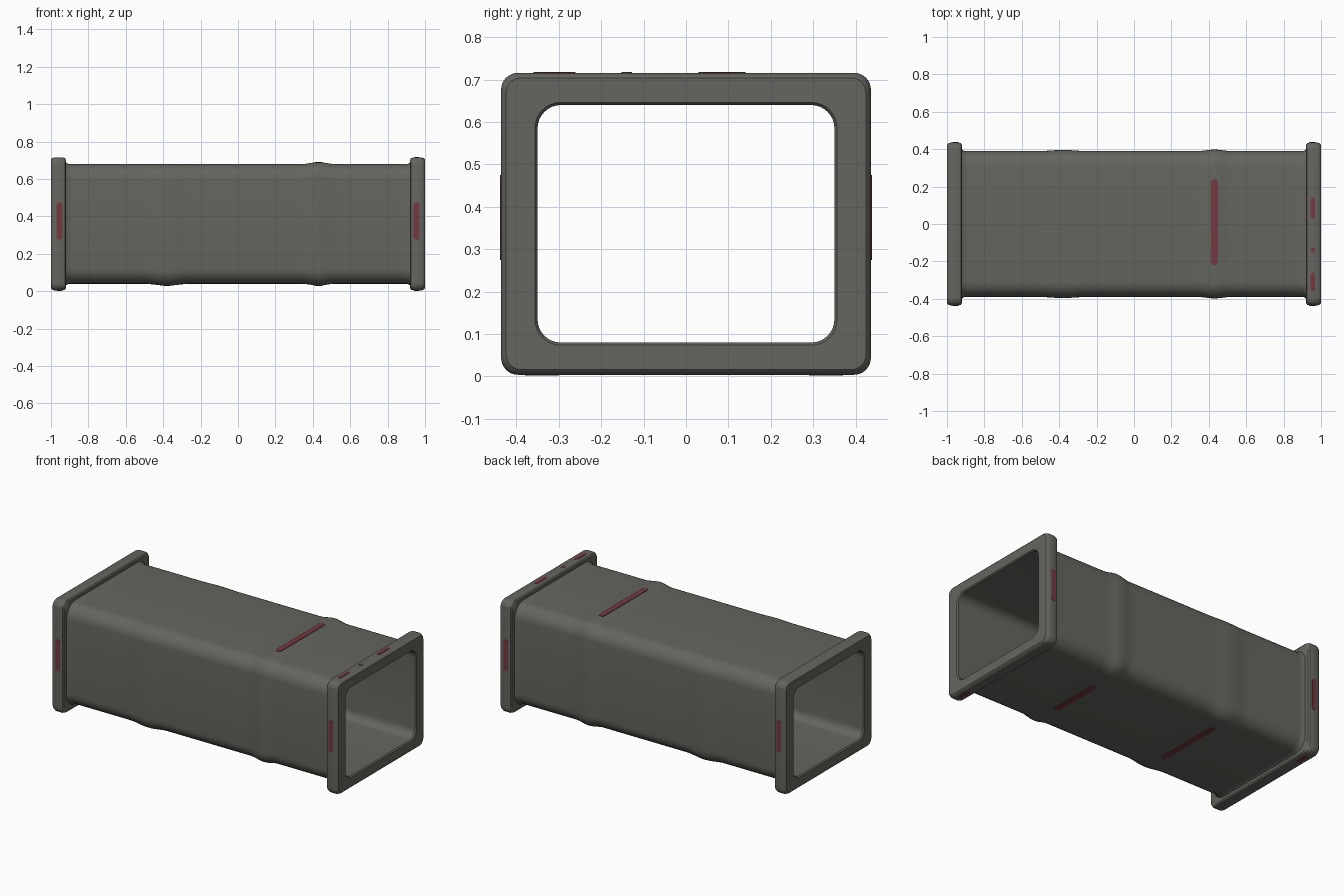
import bpy, bmesh, math
from mathutils import Vector

cube = bpy.data.objects.get("Cube")
if cube:
    bpy.data.objects.remove(cube, do_unlink=True)

MID_Z = 0.36


def material(name, rgb):
    m = bpy.data.materials.new(name)
    m.use_nodes = True
    m.diffuse_color = (*rgb, 1)
    bsdf = m.node_tree.nodes["Principled BSDF"]
    bsdf.inputs["Base Color"].default_value = (*rgb, 1)
    bsdf.inputs["Roughness"].default_value = 0.8
    return m


metal = material("warm grey metal", (0.13, 0.13, 0.115))
paint = material("dull red paint", (0.17, 0.04, 0.05))


def rounded_rect(half_u, half_v, radius, steps=8):
    """Corner arcs of a rounded rectangle, in order."""
    points = []
    for corner, (su, sv) in enumerate([(1, 1), (-1, 1), (-1, -1), (1, -1)]):
        for i in range(steps + 1):
            a = math.pi / 2 * (corner + i / steps)
            points.append((su * (half_u - radius) + radius * math.cos(a),
                           sv * (half_v - radius) + radius * math.sin(a)))
    return points


def finish(bm, name, mat):
    bmesh.ops.recalc_face_normals(bm, faces=bm.faces)
    mesh = bpy.data.meshes.new(name)
    bm.to_mesh(mesh)
    bm.free()
    obj = bpy.data.objects.new(name, mesh)
    bpy.context.collection.objects.link(obj)
    mesh.materials.append(mat)
    bpy.ops.object.select_all(action='DESELECT')
    obj.select_set(True)
    bpy.context.view_layer.objects.active = obj
    bpy.ops.object.shade_smooth_by_angle(angle=math.radians(35))
    return obj


def ring_loft(name, sections):
    """Join sections (x, half y, half z, radius, z shift) into a closed ring."""
    bm = bmesh.new()
    loops = [[bm.verts.new((x, y, MID_Z + shift + z))
              for y, z in rounded_rect(hy, hz, r)]
             for x, hy, hz, r, shift in sections]
    count = len(loops[0])
    for k, a in enumerate(loops):
        b = loops[(k + 1) % len(loops)]
        for i in range(count):
            j = (i + 1) % count
            bm.faces.new((a[i], a[j], b[j], b[i]))
    return finish(bm, name, metal)


# Square duct with a swelling near each end and a plain inner bore
def body_section(x):
    ripple = lambda c, w: max(0, math.cos((x - c) / w * math.pi / 2)) ** 2 if abs(x - c) < w else 0
    near, far = ripple(0.43, 0.09), ripple(-0.38, 0.13)
    return (x, 0.39 + 0.008 * near + 0.006 * far,
            0.32 + 0.01 * near + 0.005 * far, 0.085, -0.005 * far)


outer = [(-0.94, 0.405, 0.335, 0.09, 0), (-0.92, 0.398, 0.328, 0.088, 0)]
outer += [body_section(-0.905 + 1.81 * i / 80) for i in range(81)]
outer += [(0.92, 0.398, 0.328, 0.088, 0), (0.94, 0.405, 0.335, 0.09, 0)]
inner = [(0.94, 0.35, 0.28, 0.055, 0), (-0.94, 0.35, 0.28, 0.055, 0)]
ring_loft("duct_body", outer + inner)

# End flanges with softened rims
for side, label in ((-1, "right"), (1, "left")):
    ring_loft(label + "_flange", [(side * x, hy, hz, r, 0) for x, hy, hz, r in (
        (0.92, 0.35, 0.28, 0.055), (0.92, 0.424, 0.344, 0.035),
        (0.926, 0.432, 0.352, 0.04), (0.94, 0.436, 0.356, 0.04),
        (0.98, 0.436, 0.356, 0.04), (0.994, 0.431, 0.351, 0.04),
        (1.0, 0.424, 0.344, 0.035), (1.0, 0.356, 0.286, 0.06),
        (0.992, 0.35, 0.28, 0.055))])


def mark(name, centre, along, normal, length, width):
    """Thin round-ended painted mark lying on a surface."""
    n, v = Vector(normal), Vector(along)
    u = v.cross(n)
    bm = bmesh.new()
    ring = [bm.verts.new(Vector(centre) + u * a + v * b)
            for a, b in rounded_rect(width / 2, length / 2, width * 0.45, 4)]
    face = bm.faces.new(ring)
    top = bmesh.ops.extrude_face_region(bm, geom=[face])
    moved = [e for e in top["geom"] if isinstance(e, bmesh.types.BMVert)]
    bmesh.ops.translate(bm, verts=moved, vec=n * 0.005)
    finish(bm, name, paint)


# Weld stripes on the top and underside of the body
Y, Z = (0, 1, 0), (0, 0, 1)
UP, DOWN = (0, 0, 1), (0, 0, -1)
mark("top_stripe", (0.43, 0.01, 0.687), Y, UP, 0.46, 0.036)
mark("bottom_stripe_near", (0.43, 0, 0.033), Y, DOWN, 0.34, 0.036)
mark("bottom_stripe_far", (-0.38, 0.02, 0.033), Y, DOWN, 0.45, 0.036)

# Marks on the flange rims
for x, label in ((-0.955, "right"), (0.955, "left")):
    for s, face in ((-1, "front"), (1, "back")):
        mark(f"{label}_{face}_rim_mark", (x, s * 0.433, 0.375), Z, (0, s, 0), 0.2, 0.032)
for y, length in ((0.085, 0.11), (-0.14, 0.025), (-0.31, 0.1)):
    mark("top_rim_mark", (0.957, y, 0.713), Y, UP, length, 0.024)
mark("left_bottom_rim_mark", (0.957, -0.34, 0.007), Y, DOWN, 0.08, 0.024)
mark("right_bottom_rim_mark", (-0.957, 0.33, 0.007), Y, DOWN, 0.08, 0.024)
